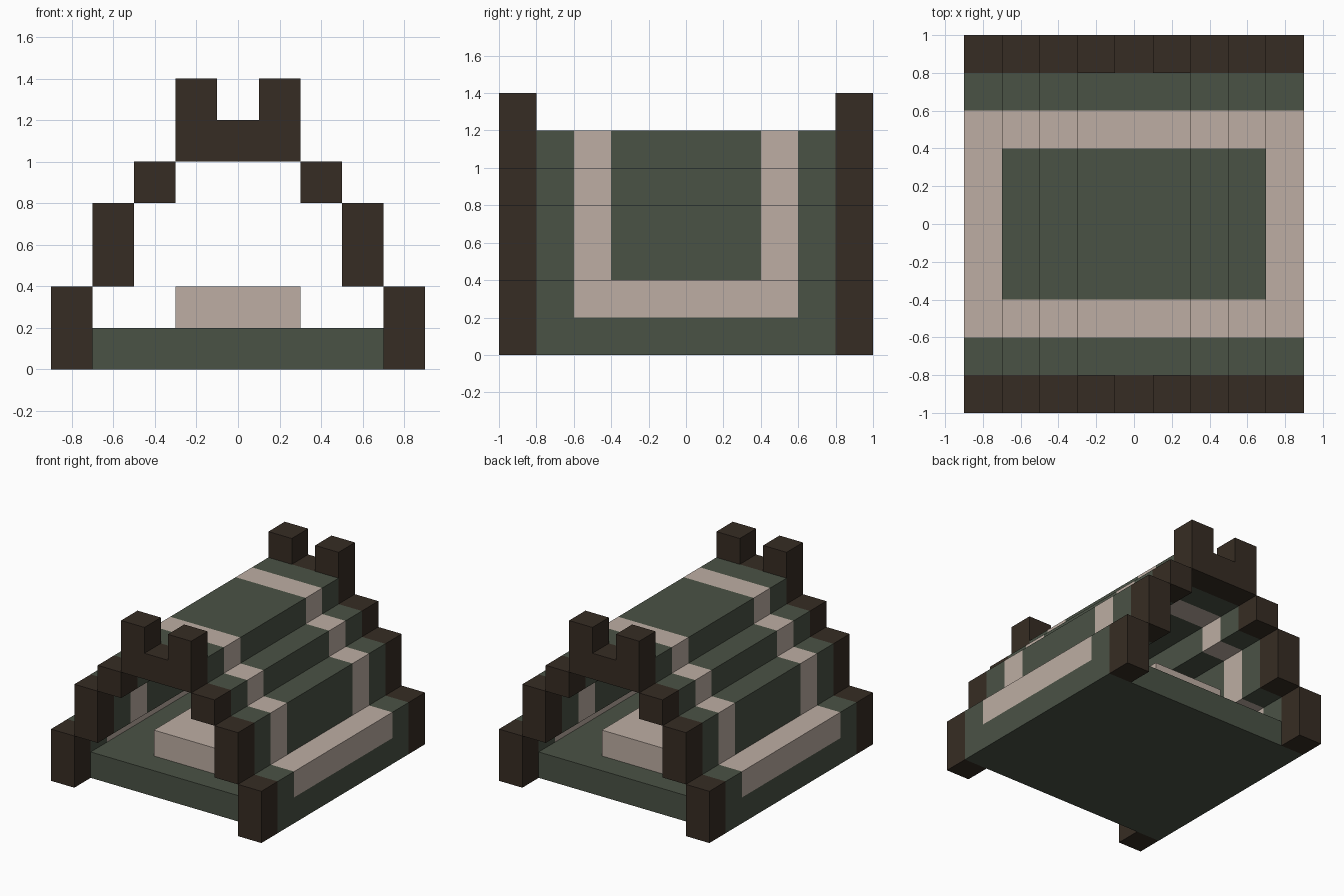
import bpy, bmesh
from mathutils import Vector

if "Cube" in bpy.data.objects:
    bpy.data.objects.remove(bpy.data.objects["Cube"])


def material(name, color):
    m = bpy.data.materials.new(name)
    m.diffuse_color = (*color, 1)
    m.use_nodes = True
    m.node_tree.nodes["Principled BSDF"].inputs["Base Color"].default_value = m.diffuse_color
    return m


GREEN = material("canvas_green", (0.0685, 0.0844, 0.0595))
TAN = material("stripe_tan", (0.509, 0.423, 0.366))
BROWN = material("dark_wood", (0.037, 0.0252, 0.0168))


def box(name, lo, hi, mats, cuts=(), rule=None):
    """Box from corner lo to corner hi, cut at (axis, value) planes, coloured by rule."""
    lo, hi = Vector(lo), Vector(hi)
    bm = bmesh.new()
    bmesh.ops.create_cube(bm, size=1)
    for v in bm.verts:
        v.co = Vector((v.co[i] * (hi[i] - lo[i]) + (lo[i] + hi[i]) / 2 for i in range(3)))
    for axis, value in cuts:
        normal = Vector((0, 0, 0))
        normal[axis] = 1
        bmesh.ops.bisect_plane(bm, geom=bm.verts[:] + bm.edges[:] + bm.faces[:],
                               plane_co=normal * value, plane_no=normal)
    if rule:
        for f in bm.faces:
            f.material_index = int(rule(f.calc_center_median()))
    mesh = bpy.data.meshes.new(name)
    bm.to_mesh(mesh)
    bm.free()
    for m in mats:
        mesh.materials.append(m)
    ob = bpy.data.objects.new(name, mesh)
    bpy.context.collection.objects.link(ob)
    return ob


def band(c):
    # Tan bands crossing the roof
    return 0.4 < abs(c.y) < 0.6


def hem(c):
    # Tan strip along the upper half of the lowest wall
    return abs(c.y) < 0.6 and c.z > 0.2


BAND_CUTS = [(1, y) for y in (-0.6, -0.4, 0.4, 0.6)]
HEM_CUTS = [(1, -0.6), (1, 0.6), (2, 0.2)]

# Stepped cross-section: name, x range, z range
STEPS = [("lower_wall", 0.7, 0.9, 0.0, 0.4),
         ("upper_wall", 0.5, 0.7, 0.4, 0.8),
         ("roof_edge", 0.3, 0.5, 0.8, 1.0)]

for side, s in (("left", -1), ("right", 1)):
    for name, xa, xb, za, zb in STEPS:
        x0, x1 = sorted((s * xa, s * xb))
        low = name == "lower_wall"
        # Canvas step
        box(f"{name}_{side}", (x0, -0.8, za), (x1, 0.8, zb), (GREEN, TAN),
            HEM_CUTS if low else BAND_CUTS, hem if low else band)
        # End frame blocks following the step
        for end, y in (("front", -1), ("back", 0.8)):
            box(f"{end}_frame_{name}_{side}", (x0, y, za), (x1, y + 0.2, zb), (BROWN,))

# Flat roof top
box("roof_top", (-0.3, -0.8, 1.0), (0.3, 0.8, 1.2), (GREEN, TAN), BAND_CUTS, band)

# Ridge beams with raised prongs at both ends
for end, y in (("front", -1), ("back", 0.8)):
    box(f"{end}_ridge_beam", (-0.3, y, 1.0), (0.3, y + 0.2, 1.2), (BROWN,))
    for side, x in (("left", -0.3), ("right", 0.1)):
        box(f"{end}_prong_{side}", (x, y, 1.2), (x + 0.2, y + 0.2, 1.4), (BROWN,))

# Floor and bed inside
box("floor", (-0.7, -0.8, 0.0), (0.7, 0.8, 0.2), (GREEN,))
box("bed", (-0.3, -0.6, 0.2), (0.3, 0.6, 0.4), (TAN,))
